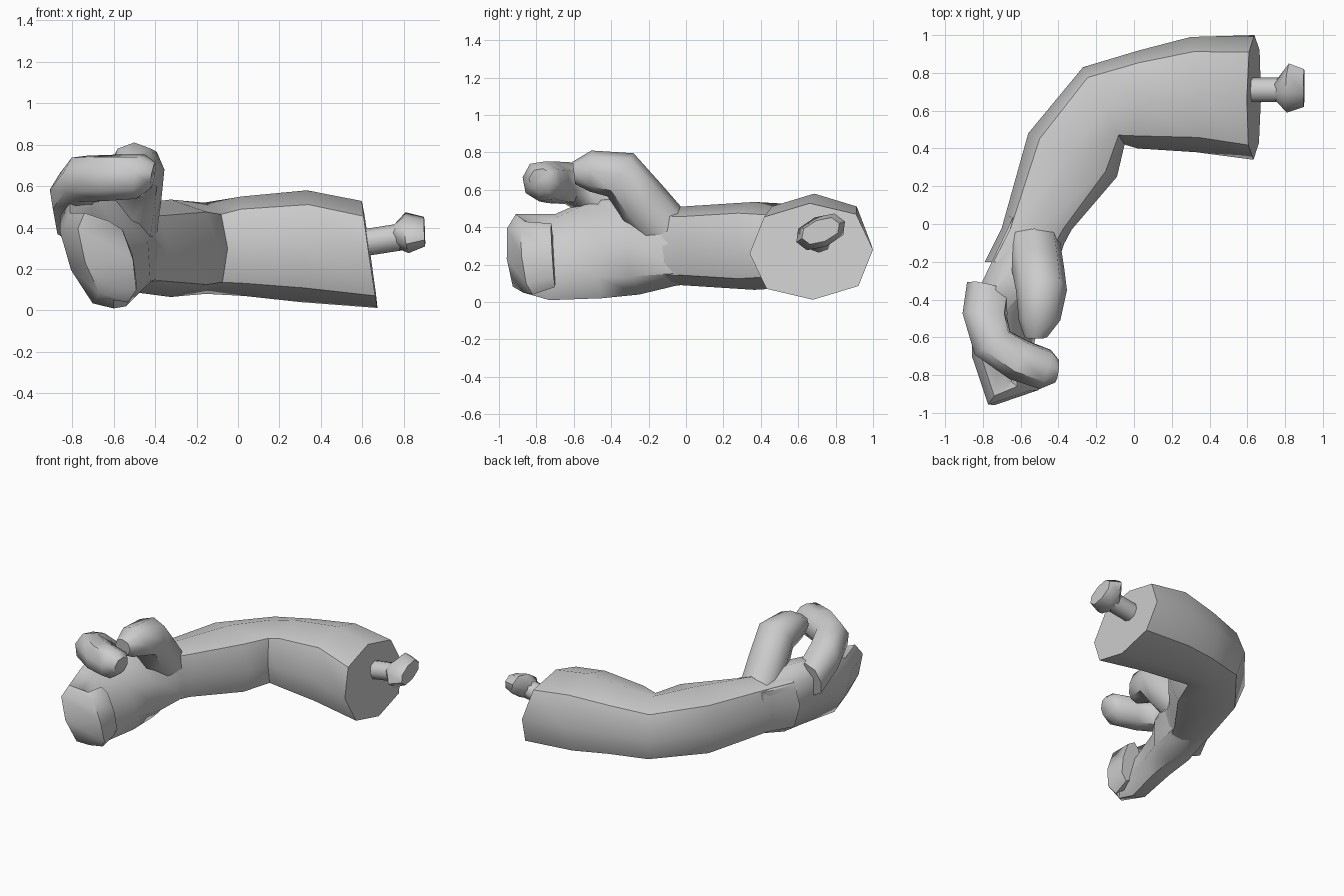
import bpy, bmesh, math
from mathutils import Vector

cube = bpy.data.objects.get("Cube")
if cube:
    bpy.data.objects.remove(cube)

grey = bpy.data.materials.new("plain grey")
grey.use_nodes = True
GREY = (0.6, 0.6, 0.6, 1)
grey.diffuse_color = GREY
grey.node_tree.nodes["Principled BSDF"].inputs["Base Color"].default_value = GREY


def loft(name, stations, sides=8, square=0.85, shear=0.0, sharp=50):
    """Each station is (edge point, opposite edge point, half thickness)."""
    st = [(Vector(p), Vector(q), t) for p, q, t in stations]
    mids = [(p + q) / 2 for p, q, t in st]
    bm = bmesh.new()
    rings = []
    for i, (p, q, t) in enumerate(st):
        along = mids[min(i + 1, len(st) - 1)] - mids[max(i - 1, 0)]
        u = (p - q) / 2
        v = along.cross(u).normalized() * t
        ring = []
        for k in range(sides):
            a = 2 * math.pi * k / sides
            c, s = math.cos(a), math.sin(a)
            c = math.copysign(abs(c) ** square, c)
            s = math.copysign(abs(s) ** square, s)
            co = mids[i] + u * c + v * s
            if i == 0:
                co.x -= shear * (co.z - mids[0].z)
            ring.append(bm.verts.new(co))
        rings.append(ring)
    for a, b in zip(rings, rings[1:]):
        for k in range(sides):
            n = (k + 1) % sides
            bm.faces.new((a[k], a[n], b[n], b[k]))
    bm.faces.new(rings[0])
    bm.faces.new(rings[-1])
    bmesh.ops.recalc_face_normals(bm, faces=bm.faces)
    mesh = bpy.data.meshes.new(name)
    bm.to_mesh(mesh)
    bm.free()
    mesh.materials.append(grey)
    ob = bpy.data.objects.new(name, mesh)
    bpy.context.collection.objects.link(ob)
    bpy.ops.object.select_all(action="DESELECT")
    ob.select_set(True)
    bpy.context.view_layer.objects.active = ob
    bpy.ops.object.shade_smooth_by_angle(angle=math.radians(sharp))
    return ob


def finger(name, points, axis, sides=8):
    """Round tube through (centre, radius) points, flat side along axis."""
    ax = Vector(axis).normalized()
    return loft(name, [(Vector(c) + ax * r, Vector(c) - ax * r, r) for c, r in points],
                sides, 0.9)


# Upper arm, bent elbow and forearm, outer edge to inner edge
loft("arm", [
    ((0.64, 1.0, 0.28), (0.63, 0.34, 0.26), 0.26),
    ((0.30, 0.99, 0.31), (0.33, 0.38, 0.31), 0.27),
    ((0.03, 0.92, 0.31), (0.02, 0.40, 0.31), 0.24),
    ((-0.27, 0.83, 0.30), (-0.05, 0.42, 0.30), 0.22),
    ((-0.56, 0.48, 0.30), (-0.09, 0.25, 0.30), 0.235),
    ((-0.70, -0.02, 0.30), (-0.33, -0.03, 0.30), 0.21),
    ((-0.79, -0.20, 0.30), (-0.42, -0.20, 0.30), 0.22),
], shear=0.27)

# Palm running into the curled lower fingers, upper edge to lower edge
loft("palm_and_fingers", [
    ((-0.52, 0.00, 0.50), (-0.51, 0.00, 0.10), 0.17),
    ((-0.66, -0.25, 0.55), (-0.52, -0.25, 0.04), 0.17),
    ((-0.81, -0.45, 0.58), (-0.54, -0.45, 0.02), 0.13),
    ((-0.81, -0.70, 0.47), (-0.60, -0.73, 0.01), 0.11),
    ((-0.74, -0.91, 0.47), (-0.60, -0.87, 0.05), 0.10),
    ((-0.62, -0.86, 0.43), (-0.53, -0.82, 0.04), 0.08),
    ((-0.61, -0.72, 0.42), (-0.52, -0.70, 0.08), 0.06),
])

# Hooked index finger
finger("index_finger", [
    ((-0.77, -0.34, 0.44), 0.12),
    ((-0.79, -0.48, 0.56), 0.12),
    ((-0.75, -0.63, 0.635), 0.115),
    ((-0.61, -0.72, 0.64), 0.115),
    ((-0.47, -0.77, 0.645), 0.11),
    ((-0.41, -0.775, 0.65), 0.065),
], (0.2, 0.15, 1))

# Thumb
finger("thumb", [
    ((-0.53, -0.10, 0.38), 0.14),
    ((-0.51, -0.23, 0.53), 0.14),
    ((-0.49, -0.35, 0.68), 0.135),
    ((-0.50, -0.51, 0.70), 0.11),
    ((-0.52, -0.60, 0.69), 0.06),
], (1, 0, 0))

# Bone with a wide knuckle end
finger("bone_shaft", [((0.50, 0.71, 0.31), 0.065), ((0.82, 0.71, 0.36), 0.065)], (0, 1, 0))
loft("bone_knob", [
    ((0.76, 0.77, 0.37), (0.76, 0.66, 0.33), 0.06),
    ((0.82, 0.85, 0.43), (0.81, 0.59, 0.32), 0.085),
    ((0.90, 0.82, 0.42), (0.90, 0.62, 0.34), 0.06),
])
